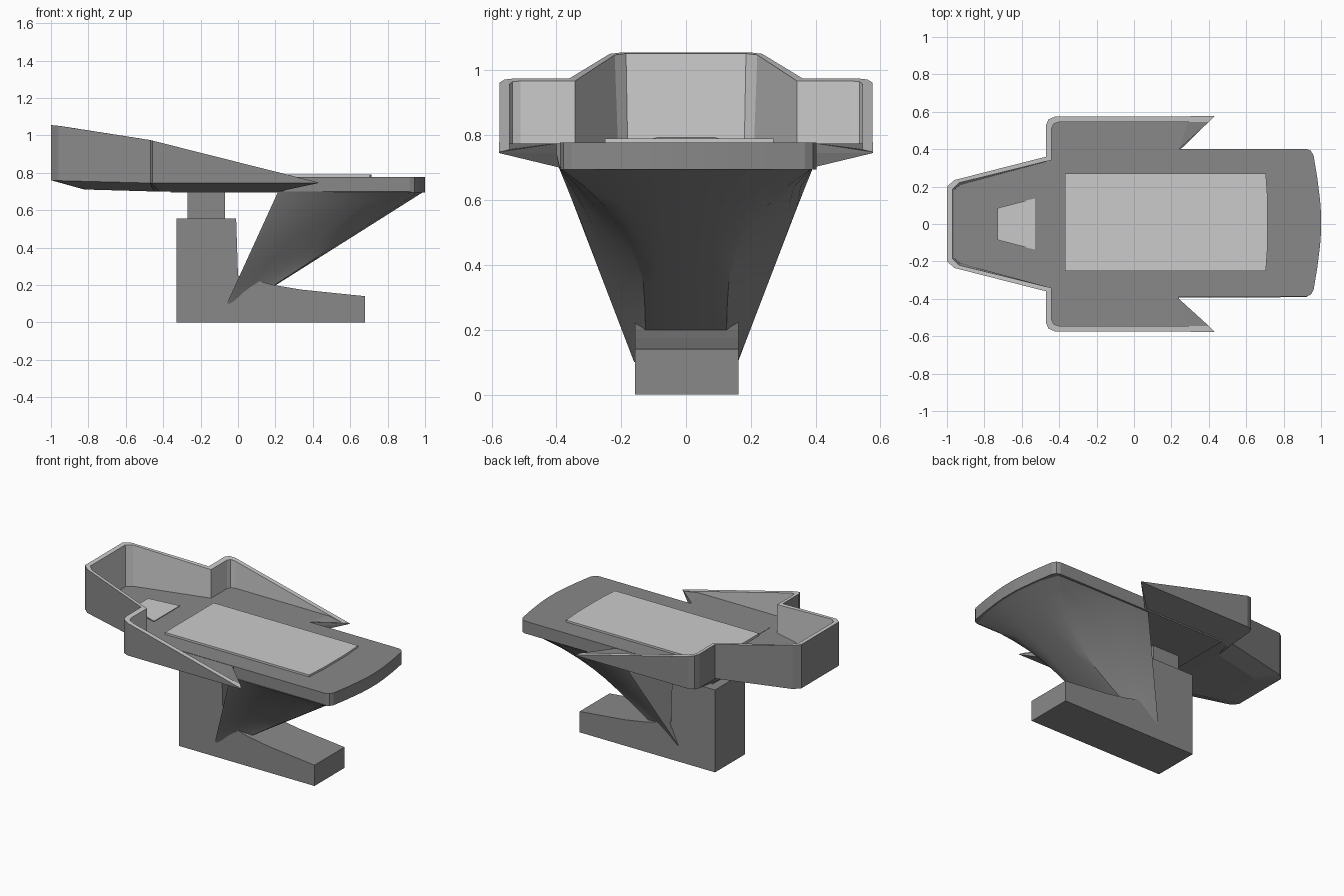
import bpy, bmesh

if "Cube" in bpy.data.objects:
    bpy.data.objects.remove(bpy.data.objects["Cube"])


def tone(name, v):
    m = bpy.data.materials.new(name)
    m.diffuse_color = (v, v, v, 1)
    m.use_nodes = True
    m.node_tree.nodes["Principled BSDF"].inputs["Base Color"].default_value = m.diffuse_color
    return m


DARK = tone("dark_grey", 0.25)
LIGHT = tone("light_grey", 0.8)


def finish(name, bm, smooth, mats):
    bmesh.ops.remove_doubles(bm, verts=bm.verts, dist=0.0005)
    bmesh.ops.triangulate(bm, faces=[f for f in bm.faces if len(f.verts) > 4])
    bmesh.ops.recalc_face_normals(bm, faces=bm.faces)
    me = bpy.data.meshes.new(name)
    bm.to_mesh(me)
    bm.free()
    for m in mats:
        me.materials.append(m)
    ob = bpy.data.objects.new(name, me)
    bpy.context.collection.objects.link(ob)
    if smooth:
        bpy.context.view_layer.objects.active = ob
        ob.select_set(True)
        bpy.ops.object.shade_smooth_by_angle(angle=0.5)
        ob.select_set(False)
    return ob


def loft(name, rings, smooth=False, mats=(DARK,), light_strips=()):
    """Skin a stack of equal-length closed rings and cap both ends."""
    bm = bmesh.new()
    vs = [[bm.verts.new(p) for p in r] for r in rings]
    n = len(vs[0])
    for k, (a, b) in enumerate(zip(vs, vs[1:])):
        for i in range(n):
            j = (i + 1) % n
            f = bm.faces.new((a[i], a[j], b[j], b[i]))
            f.material_index = int(k in light_strips)
    bm.faces.new(vs[0])
    bm.faces.new(vs[-1])
    return finish(name, bm, smooth, mats)


def mirrored(half):
    return list(half) + [(p[0], -p[1]) + tuple(p[2:]) for p in reversed(half)]


def slab(name, half, z0, z1, dy=0.0, mats=(DARK,)):
    pts = mirrored(half)
    return loft(name, [[(x, y + dy, z) for x, y in pts] for z in (z0, z1)], mats=mats)


def interp(x, table):
    for (x0, z0), (x1, z1) in zip(table, table[1:]):
        if x <= x1:
            return z0 + (z1 - z0) * (x - x0) / (x1 - x0)
    return table[-1][1]


# L-shaped base with a sloping foot
profile = [(-0.33, 0), (0.68, 0), (0.68, 0.14), (0.34, 0.175), (0.19, 0.2),
           (0, 0.25), (-0.01, 0.555), (-0.33, 0.555)]
loft("base", [[(x, y, z) for x, z in profile] for y in (-0.157, 0.162)])

# Neck between base and tray
slab("neck", [(-0.27, 0.1), (-0.07, 0.1)], 0.55, 0.71)

# Tray hull: outer rim, inner wall and inset underside, half outlines
outer = [(-1, .20), (-.96, .235), (-.47, .36), (-.47, .53), (-.457, .56),
         (-.42, .575), (.29, .576), (.43, .577), (.24, .40)]
inner = [(-.97, .185), (-.935, .22), (-.44, .342), (-.44, .51), (-.43, .535),
         (-.40, .545), (.29, .545), (.40, .545), (.24, .40)]
foot = [(-.965, .18), (-.93, .21)] + inner[2:]
under = [(-.82, .14), (-.80, .17), (-.45, .26), (-.42, .37), (-.41, .385),
         (-.38, .39), (.20, .39), (.22, .39), (.24, .39)]
top_line = [(-1, 1.055), (-.95, 1.05), (-.47, .975), (.43, .748)]
keel = [(-1, .76), (-.82, .75), (-.47, .745), (.5, .745)]
FLOOR = 0.775


def rim(pts):
    zs = [interp(x, top_line) for x, y in pts]
    zs[-1] = FLOOR
    return mirrored([(x, y, z) for (x, y), z in zip(pts, zs)])


bottom = mirrored([(x, y, .71 if x < -.7 else .70) for x, y in under])
chine = mirrored([(x, y, interp(x, keel)) for x, y in outer])
floor = mirrored([(x, y, min(FLOOR, interp(x, top_line))) for x, y in foot])
loft("tray", [bottom, chine, rim(outer), rim(inner), floor],
     mats=(DARK, LIGHT), light_strips=(2, 3))

# Flat deck with a rounded tail
slab("deck", [(-0.36, 0.395), (0.92, 0.395), (0.945, 0.385), (0.96, 0.36),
              (0.98, 0.24), (0.995, 0.12), (1.0, 0.05)], 0.694, 0.777, 0.007)

# Raised pad
slab("pad", [(-0.37, 0.26), (0.705, 0.26), (0.715, 0.12)], 0.77, 0.79, 0.01,
     mats=(LIGHT,))

# Small wedge console, higher toward the nose
wedge = [(-0.73, 0.085), (-0.53, 0.137)]
loft("console", [mirrored([(x, y, 0.765) for x, y in wedge]),
                 mirrored([(x, y, z) for (x, y), z in zip(wedge, (0.795, 0.779))])],
     mats=(DARK, LIGHT))
for p in bpy.data.objects["console"].data.polygons:
    p.material_index = int(p.normal.z > 0.5)

# Flared strut: (low x, low y, high x, high y, flare power)
rails = [(-.06, .16, .215, .39, 1), (-.05, .16, .24, .392, 1.05),
         (-.01, .145, .50, .392, 1.6), (.02, .135, .75, .392, 2.5),
         (.035, .127, .925, .39, 3.4), (.04, .125, .97, .27, 3.4),
         (.045, .10, .995, .08, 1)]
rings = []
for k in range(11):
    t = k / 10
    rings.append(mirrored([(xa + (xb - xa) * t, ya + (yb - ya) * t ** p, .1 + .6 * t)
                           for xa, ya, xb, yb, p in rails]))
loft("strut", rings, smooth=True)
